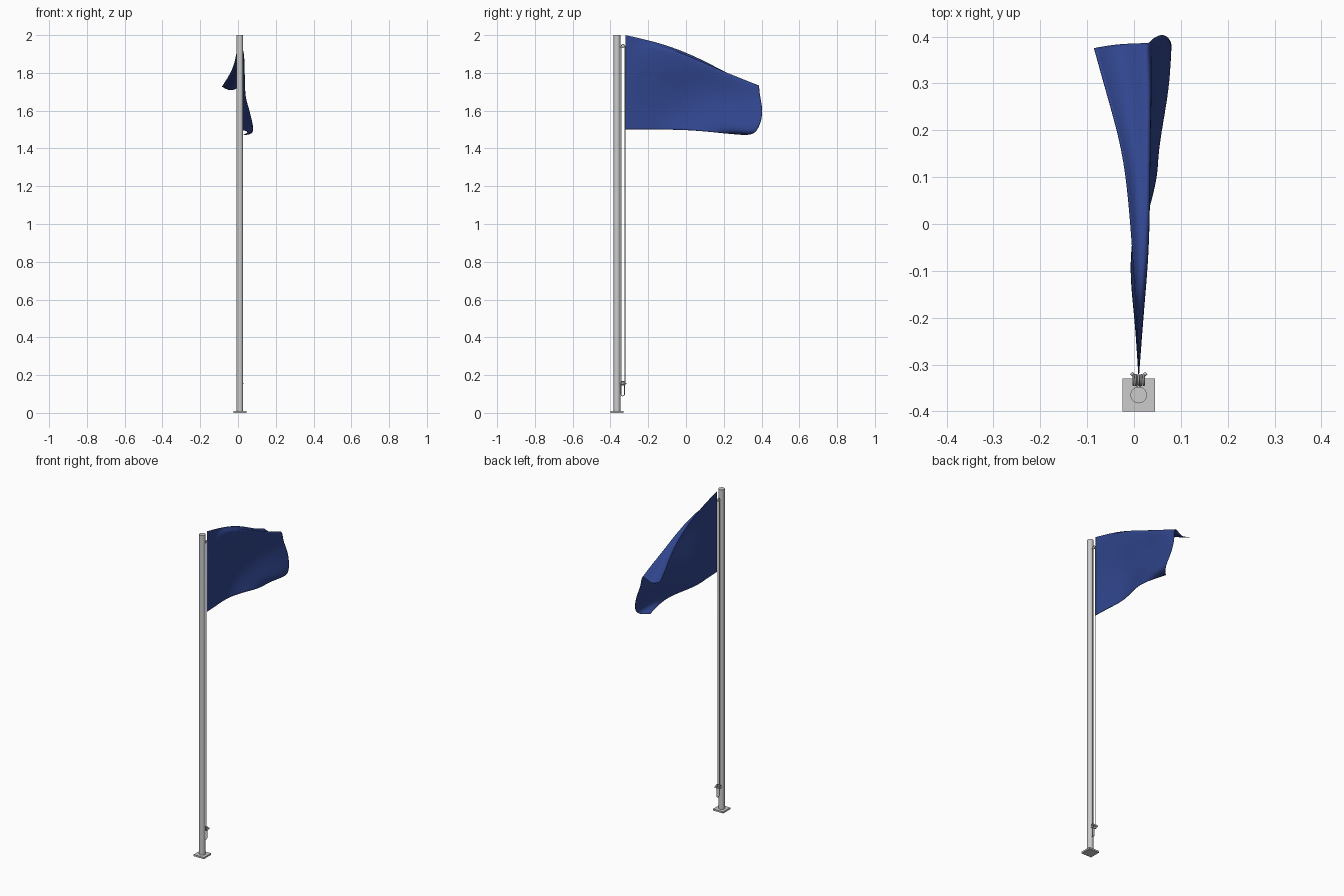
import bpy, math
from mathutils import Vector

if "Cube" in bpy.data.objects:
    bpy.data.objects.remove(bpy.data.objects["Cube"])

PX, PY = 0.01, -0.365  # pole axis


def finish(name, angle=35):
    ob = bpy.context.object
    ob.name = name
    bpy.ops.object.shade_smooth_by_angle(angle=math.radians(angle))
    return ob


def box(name, loc, size):
    bpy.ops.mesh.primitive_cube_add(size=1, location=loc)
    ob = bpy.context.object
    ob.name = name
    ob.scale = size
    return ob


def cyl(name, loc, r, depth, rot=(0, 0, 0), verts=24):
    bpy.ops.mesh.primitive_cylinder_add(vertices=verts, radius=r, depth=depth,
                                        location=loc, rotation=rot)
    return finish(name)


def tube(name, pts, r, cyclic=False):
    cu = bpy.data.curves.new(name, 'CURVE')
    cu.dimensions = '3D'
    cu.bevel_depth = r
    cu.bevel_resolution = 2
    cu.use_fill_caps = True
    sp = cu.splines.new('POLY')
    sp.points.add(len(pts) - 1)
    for p, co in zip(sp.points, pts):
        p.co = (*co, 1)
    sp.use_cyclic_u = cyclic
    ob = bpy.data.objects.new(name, cu)
    bpy.context.collection.objects.link(ob)
    return ob


def loop(name, x, y0, y1, z0, z1, r):
    # closed stadium of rope in the YZ plane
    cy, h = (y0 + y1) / 2, (y1 - y0) / 2
    pts = []
    for i in range(9):
        a = math.pi * i / 8
        pts.append((x, cy + h * math.cos(a), z1 - h + h * math.sin(a)))
    for i in range(9):
        a = math.pi + math.pi * i / 8
        pts.append((x, cy + h * math.cos(a), z0 + h + h * math.sin(a)))
    return tube(name, pts, r, True)


# pole and base plate
cyl("pole", (PX, PY, 1.0), 0.0175, 2.0, verts=32)
box("base_plate", (PX, PY, 0.005), (0.07, 0.07, 0.01))

# halyard, its hanging loose end, and the top pulley
loop("halyard", PX, -0.343, -0.323, 0.15, 1.95, 0.002)
loop("loose_rope_loop", PX + 0.004, -0.344, -0.325, 0.09, 0.165, 0.002)
cyl("top_pulley", (PX, -0.333, 1.938), 0.007, 0.006, (0, math.pi / 2, 0))
cyl("pulley_pin", (PX, -0.341, 1.938), 0.003, 0.02, (math.pi / 2, 0, 0), 12)

# cleat with rope turns
cyl("cleat_post", (PX, -0.338, 0.155), 0.005, 0.028, (math.pi / 2, 0, 0), 16)
tube("cleat_horns", [(PX - 0.016, -0.318, 0.155), (PX - 0.009, -0.325, 0.155),
                     (PX + 0.009, -0.325, 0.155), (PX + 0.016, -0.318, 0.155)], 0.004)
for i, dx in enumerate((-0.011, -0.006, 0.006, 0.011)):
    bpy.ops.mesh.primitive_torus_add(major_radius=0.011, minor_radius=0.002,
                                     major_segments=20, minor_segments=8,
                                     location=(PX + dx, -0.333, 0.157),
                                     rotation=(0, math.pi / 2, 0))
    finish(f"rope_turn_{i}", 60)

# flag: cross-sections (x, z) from top edge to bottom edge, hoist to fly
T = (0, 0.18, 0.36, 0.55, 0.7, 0.87, 1)
FLY_Y = (0.375, 0.385, 0.385, 0.39, 0.405, 0.402, 0.37, 0.31)
SECTIONS = (
    [(PX, 2.0 - 0.5 * i / 7) for i in range(8)],
    [(0.005, 1.972), (0.010, 1.962), (0.020, 1.955), (0.020, 1.86),
     (0.010, 1.77), (0.002, 1.68), (0.002, 1.59), (0.005, 1.5)],
    [(-0.002, 1.935), (0.012, 1.920), (0.036, 1.925), (0.026, 1.83),
     (0.005, 1.74), (-0.010, 1.66), (-0.016, 1.58), (-0.004, 1.5)],
    [(-0.012, 1.880), (0.010, 1.855), (0.040, 1.880), (0.026, 1.79),
     (0.012, 1.71), (0.012, 1.64), (0.020, 1.57), (0.030, 1.497)],
    [(-0.026, 1.825), (0.000, 1.800), (0.042, 1.835), (0.026, 1.75),
     (0.018, 1.69), (0.030, 1.62), (0.050, 1.55), (0.056, 1.488)],
    [(-0.060, 1.765), (-0.015, 1.735), (0.042, 1.790), (0.036, 1.71),
     (0.042, 1.64), (0.062, 1.56), (0.085, 1.49), (0.045, 1.478)],
    [(-0.085, 1.728), (-0.030, 1.695), (0.036, 1.755), (0.034, 1.68),
     (0.055, 1.62), (0.072, 1.55), (0.088, 1.475), (0.030, 1.472)],
)
verts = [(x, -0.32 + t * (fy + 0.32), z)
         for t, sec in zip(T, SECTIONS) for (x, z), fy in zip(sec, FLY_Y)]
n = 8
faces = [(i * n + j, i * n + j + 1, (i + 1) * n + j + 1, (i + 1) * n + j)
         for i in range(len(T) - 1) for j in range(n - 1)]
me = bpy.data.meshes.new("flag")
me.from_pydata(verts, [], faces)
me.polygons.foreach_set("use_smooth", [True] * len(me.polygons))
flag = bpy.data.objects.new("flag", me)
bpy.context.collection.objects.link(flag)
sub = flag.modifiers.new("smooth_cloth", 'SUBSURF')
sub.levels = sub.render_levels = 3
sub.boundary_smooth = 'PRESERVE_CORNERS'
sol = flag.modifiers.new("cloth_thickness", 'SOLIDIFY')
sol.thickness = 0.002
sol.offset = 0
mat = bpy.data.materials.new("blue_cloth")
mat.diffuse_color = (0.03, 0.06, 0.27, 1)
mat.use_nodes = True
mat.node_tree.nodes["Principled BSDF"].inputs["Base Color"].default_value = mat.diffuse_color
me.materials.append(mat)
